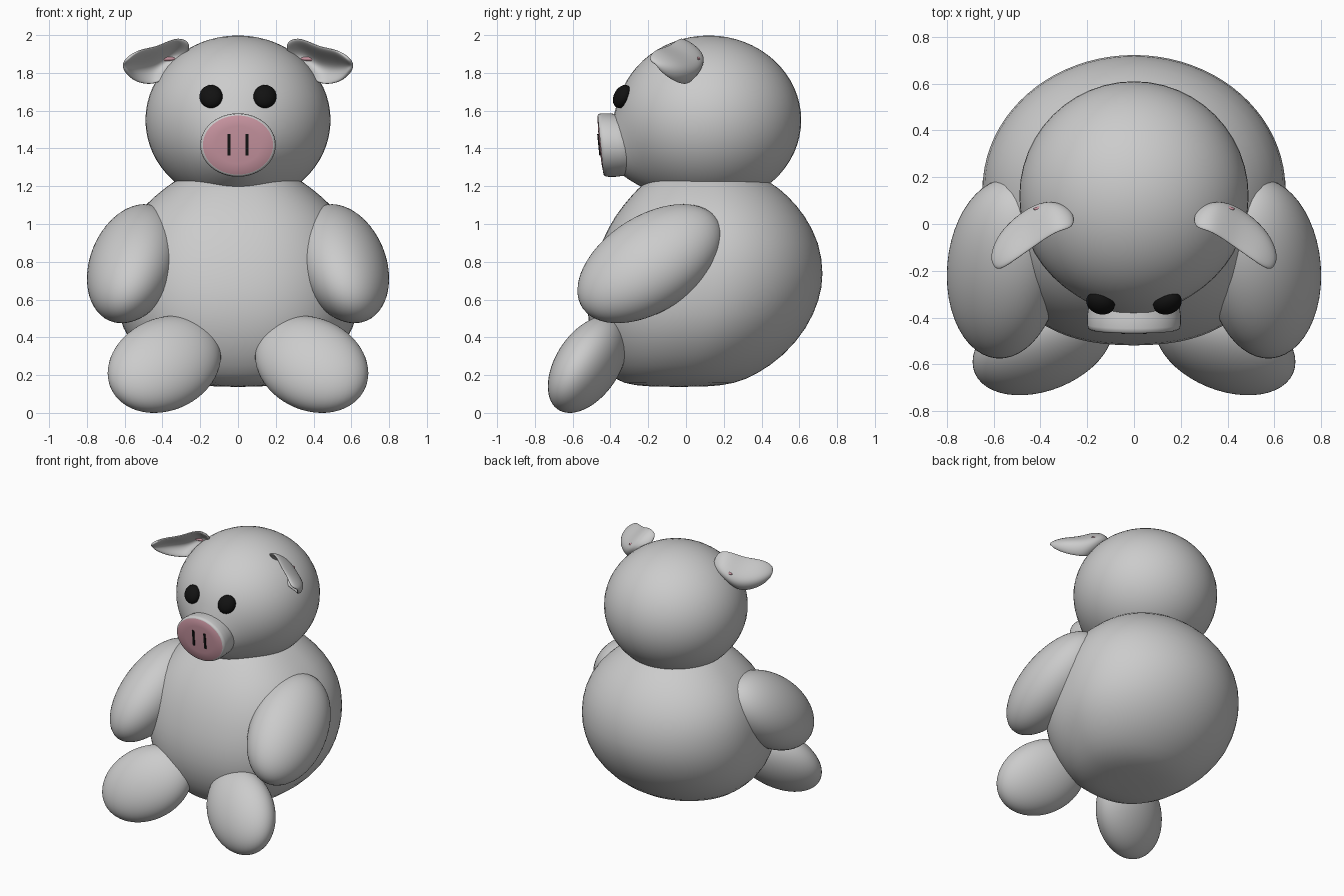
import bpy, bmesh, math
from mathutils import Matrix, Vector

if "Cube" in bpy.data.objects:
    bpy.data.objects.remove(bpy.data.objects["Cube"])


def material(name, rgb):
    m = bpy.data.materials.new(name)
    m.diffuse_color = (*rgb, 1)
    m.use_nodes = True
    m.node_tree.nodes["Principled BSDF"].inputs["Base Color"].default_value = m.diffuse_color
    return m


GREY = material("grey plush", (0.6, 0.6, 0.6))
PINK = material("snout pink", (0.58, 0.30, 0.355))
BLACK = material("black", (0.006, 0.006, 0.006))


def finish(name, bm, mats, mirror=False):
    bmesh.ops.recalc_face_normals(bm, faces=bm.faces[:])
    for f in bm.faces:
        f.smooth = True
    me = bpy.data.meshes.new(name)
    bm.to_mesh(me)
    bm.free()
    for m in mats:
        me.materials.append(m)
    ob = bpy.data.objects.new(name, me)
    bpy.context.collection.objects.link(ob)
    if mirror:
        ob.modifiers.new("Mirror", 'MIRROR')
    return ob


def ellipsoid(name, centre, half, mat, lean=(0, 0, 0), mirror=False, shape=None):
    """Ellipsoid with exact half extents; lean = xy, xz, yz correlation (tilt)."""
    a, b, c = lean
    d = math.sqrt(1 - a * a)
    e = (c - a * b) / d
    f = math.sqrt(1 - b * b - e * e)
    L = Matrix(((half[0], 0, 0),
                (half[1] * a, half[1] * d, 0),
                (half[2] * b, half[2] * e, half[2] * f)))
    bm = bmesh.new()
    bmesh.ops.create_uvsphere(bm, u_segments=48, v_segments=32, radius=1)
    for v in bm.verts:
        v.co = L @ v.co + Vector(centre)
        if shape:
            shape(v.co)
    return finish(name, bm, [mat], mirror)


def loft(rings, closed=True):
    bm = bmesh.new()
    rows = [[bm.verts.new(p) for p in r] for r in rings]
    n = len(rows[0])
    for r0, r1 in zip(rows, rows[1:]):
        for i in range(n if closed else n - 1):
            j = (i + 1) % n
            bm.faces.new((r0[i], r0[j], r1[j], r1[i]))
    if closed:
        bm.faces.new(rows[0])
        bm.faces.new(rows[-1])
    return bm


# Body: stacked cross-sections (z, half width, front y, back y)
def body_ring(z, hw, yf, yb, n=40):
    mid = yf + (yb - yf) * 0.53
    pts = []
    for i in range(n):
        t = 2 * math.pi * i / n
        c, s = math.cos(t), math.sin(t)
        p = 2 / 2.4 if s < 0 else 1
        x = math.copysign(abs(c) ** p, c) * hw
        y = mid - (mid - yf) * abs(s) ** p if s < 0 else mid + (yb - mid) * s
        pts.append((x, y, z))
    return pts


sections = [(0.137, 0.12, -0.2, 0.12), (0.155, 0.28, -0.34, 0.26),
            (0.2, 0.40, -0.40, 0.37), (0.3, 0.52, -0.47, 0.52),
            (0.45, 0.62, -0.52, 0.645), (0.6, 0.65, -0.525, 0.71),
            (0.73, 0.655, -0.505, 0.732), (0.9, 0.63, -0.455, 0.71),
            (1.05, 0.545, -0.375, 0.63), (1.15, 0.44, -0.29, 0.54),
            (1.22, 0.35, -0.225, 0.455), (1.3, 0.22, -0.1, 0.3)]
body = finish("body", loft([body_ring(*s) for s in sections]), [GREY])
sub = body.modifiers.new("Smooth", 'SUBSURF')
sub.levels = sub.render_levels = 1


# Head, pushed forward a little behind the snout
def cheeks(co):
    if co.y < 0.12:
        co.y -= 0.1 * math.exp(-(co.x ** 2 + (co.z - 1.33) ** 2) / 0.03)


ellipsoid("head", (0, 0.12, 1.55), (0.49, 0.49, 0.448), GREY, shape=cheeks)

# Arms, legs and eyes
ellipsoid("arm", (0.555, -0.19, 0.79), (0.245, 0.385, 0.315), GREY,
          (-0.08, -0.25, 0.45), True)
ellipsoid("leg", (0.39, -0.52, 0.257), (0.30, 0.212, 0.257), GREY,
          (-0.33, -0.18, 0.45), True)
ellipsoid("eye", (0.143, -0.337, 1.675), (0.061, 0.05, 0.061), BLACK,
          (0.15, 0, 0.3), True)


# Snout: oval drum with rounded rim and pink face
def snout_ring(scale, y, n=48):
    pts = []
    for i in range(n):
        t = 2 * math.pi * i / n
        dz = 0.168 * scale * math.sin(t)
        pts.append((0.2 * scale * math.cos(t), y - 0.1 * dz, 1.418 + dz))
    return pts


profile = [(0.95, -0.25), (0.98, -0.36), (1.0, -0.39), (1.0, -0.43),
           (0.98, -0.446), (0.93, -0.452), (0.6, -0.457), (0.1, -0.459)]
bm = loft([snout_ring(*p) for p in profile])
for f in bm.faces:
    c = f.calc_center_median()
    if c.y < -0.42 and math.hypot(c.x / 0.2, (c.z - 1.418) / 0.168) < 0.93:
        f.material_index = 1
finish("snout", bm, [GREY, PINK])

# Nostrils: thin upright plates
bm = bmesh.new()
bmesh.ops.create_cube(bm, size=1, matrix=Matrix.Translation((0.047, -0.46, 1.42))
                      @ Matrix.Rotation(0.1, 4, 'X')
                      @ Matrix.Diagonal((0.015, 0.0095, 0.115, 1)))
nostril = finish("nostril", bm, [BLACK], True)
for p in nostril.data.polygons:
    p.use_smooth = False

# Ears: cupped leaf, each row = upper edge, back of fold, lower edge
ear_rows = [
    [(0.24, -0.02, 1.96), (0.27, 0.08, 1.88), (0.29, 0.0, 1.82)],
    [(0.32, -0.03, 2.0), (0.36, 0.15, 1.89), (0.38, -0.01, 1.77)],
    [(0.42, -0.10, 1.94), (0.46, 0.10, 1.83), (0.45, 0.01, 1.73)],
    [(0.52, -0.17, 1.93), (0.59, -0.02, 1.83), (0.55, -0.07, 1.75)],
    [(0.59, -0.21, 1.87), (0.61, -0.16, 1.845), (0.60, -0.15, 1.82)]]
ear = finish("ear", loft(ear_rows, closed=False), [GREY], True)
sol = ear.modifiers.new("Thickness", 'SOLIDIFY')
sol.thickness, sol.offset = 0.035, 0
sub = ear.modifiers.new("Smooth", 'SUBSURF')
sub.levels = sub.render_levels = 3

# Small pink streak deep in the ear fold
ellipsoid("inner_ear", (0.38, 0.065, 1.875), (0.05, 0.012, 0.012), PINK, mirror=True)
